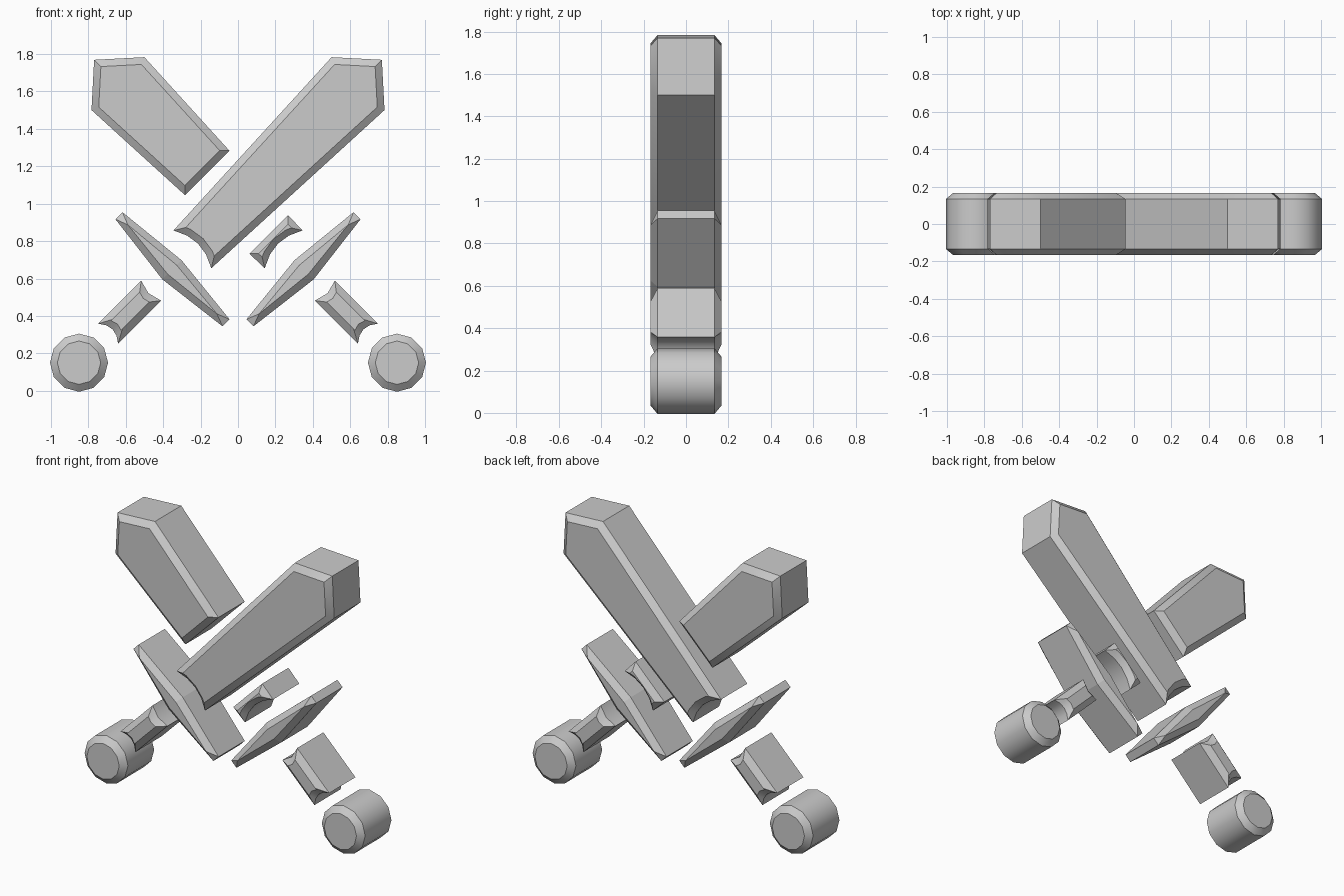
import bpy, bmesh, math
from mathutils import Vector

cube = bpy.data.objects.get("Cube")
if cube:
    bpy.data.objects.remove(cube, do_unlink=True)

HALF, DEPTH, INSET = 0.167, 0.033, 0.038   # half thickness, bevel depth, bevel width

grey = bpy.data.materials.new("plain grey")
grey.use_nodes = True
grey.diffuse_color = (0.6, 0.6, 0.6, 1)
grey.node_tree.nodes["Principled BSDF"].inputs["Base Color"].default_value = (0.6, 0.6, 0.6, 1)


def inset_outline(points, width):
    """Move every edge of the outline inward by width."""
    pts = [Vector(p) for p in points]
    n = len(pts)
    area = sum(pts[i - 1].cross(pts[i]) for i in range(n))
    sign = 1 if area > 0 else -1
    result = []
    for i, p in enumerate(pts):
        a = (p - pts[i - 1]).normalized()
        b = (pts[(i + 1) % n] - p).normalized()
        na, nb = Vector((-a.y, a.x)) * sign, Vector((-b.y, b.x)) * sign
        result.append(p + (na + nb) * (width / (1 + na.dot(nb))))
    return result


def plate(name, outline, side, width=INSET, inner=None, limit=9, smooth=True):
    """Thick plate with both rims bevelled; outline is (along, across) the sword."""
    inner = inner or [(u, max(-limit, min(limit, w)))
                      for u, w in inset_outline(outline, width)]
    k = math.sqrt(0.5)
    bm = bmesh.new()
    rings = []
    for shape, y in ((inner, -HALF), (outline, DEPTH - HALF),
                     (outline, HALF - DEPTH), (inner, HALF)):
        rings.append([bm.verts.new((side * (-0.85 + (u - w) * k), y, 0.15 + (u + w) * k))
                      for u, w in shape])
    for low, high in zip(rings, rings[1:]):
        for i in range(len(low)):
            bm.faces.new((low[i - 1], low[i], high[i], high[i - 1]))
    bm.faces.new(rings[0])
    bm.faces.new(rings[-1])
    bmesh.ops.remove_doubles(bm, verts=bm.verts, dist=0.0005)
    bmesh.ops.recalc_face_normals(bm, faces=bm.faces)
    mesh = bpy.data.meshes.new(name)
    bm.to_mesh(mesh)
    bm.free()
    mesh.materials.append(grey)
    obj = bpy.data.objects.new(name, mesh)
    bpy.context.collection.objects.link(obj)
    if smooth:
        bpy.ops.object.select_all(action='DESELECT')
        obj.select_set(True)
        bpy.context.view_layer.objects.active = obj
        bpy.ops.object.shade_smooth_by_angle(angle=math.radians(35))


def arc(u, half_width, bow, steps=4):
    """Bowed end of a part, running from -half_width to +half_width."""
    ts = [2 * i / steps - 1 for i in range(steps + 1)]
    return [(u + bow * (1 - t * t), t * half_width) for t in ts]


radius = 0.15 / math.cos(math.pi / 12)
circle = [(radius * math.cos(math.radians(15 + 30 * i)),
           radius * math.sin(math.radians(15 + 30 * i))) for i in range(12)]
guard = [(0.68, 0.405), (0.733, 0.405), (0.775, 0),
         (0.733, -0.405), (0.68, -0.405), (0.63, 0)]
guard_inner = [(0.706, 0.337), (0.706, 0.337), (0.738, 0),
               (0.706, -0.337), (0.706, -0.337), (0.67, 0)]
handle = arc(0.22, 0.075, 0.033) + arc(0.545, 0.075, -0.02, 2)[::-1]
blade_base = arc(0.857, 0.143, 0.043)
blade_tip = [(2.11, 0.2), (2.29, 0), (2.11, -0.2)]

# Fittings shared by both swords
for side, label in ((1, "right"), (-1, "left")):
    plate(label + "_pommel", circle, side)
    plate(label + "_handle", handle, side, limit=0.037)
    plate(label + "_guard", guard, side, inner=guard_inner, smooth=False)

# Whole blade in front, the other split where it is crossed
plate("crossing_blade", blade_base + blade_tip, 1)
plate("split_blade_base", blade_base + [(0.97, 0.146), (0.97, -0.146)], -1, width=0.034)
plate("split_blade_tip", [(1.435, -0.168), (1.435, 0.168)] + blade_tip, -1)
